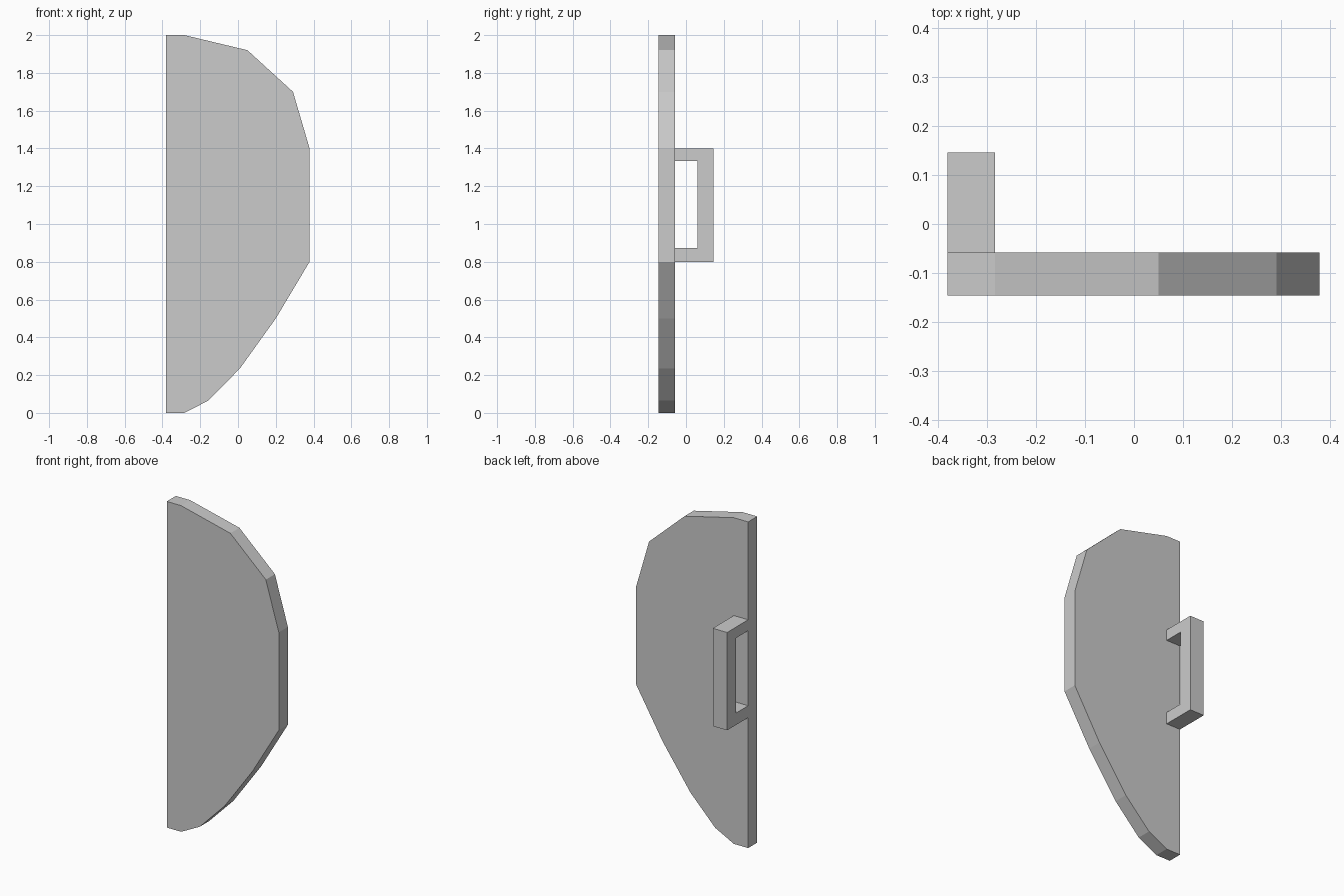
import bpy, bmesh
from mathutils import Vector

if "Cube" in bpy.data.objects:
    bpy.data.objects.remove(bpy.data.objects["Cube"])


def extrude_profile(name, points, offset, skip_plane_y=None):
    """Extrude a flat outline by offset; optionally drop faces hidden on a y plane."""
    bm = bmesh.new()
    base = bm.faces.new([bm.verts.new(p) for p in points])
    ext = bmesh.ops.extrude_face_region(bm, geom=[base], use_keep_orig=True)
    moved = [g for g in ext["geom"] if isinstance(g, bmesh.types.BMVert)]
    bmesh.ops.translate(bm, verts=moved, vec=Vector(offset))
    bmesh.ops.recalc_face_normals(bm, faces=bm.faces[:])
    if skip_plane_y is not None:
        hidden = [f for f in bm.faces
                  if all(abs(v.co.y - skip_plane_y) < 1e-5 for v in f.verts)]
        bmesh.ops.delete(bm, geom=hidden, context="FACES")
    mesh = bpy.data.meshes.new(name)
    bm.to_mesh(mesh)
    bm.free()
    obj = bpy.data.objects.new(name, mesh)
    bpy.context.collection.objects.link(obj)
    return obj


LEFT, FRONT, BACK = -0.381, -0.146, -0.058

# Half shield plate, straight along its left side
outline = [(LEFT, 0), (-0.284, 0), (-0.157, 0.065), (0.01, 0.235),
           (0.2, 0.5), (0.379, 0.8), (0.379, 1.4), (0.291, 1.7),
           (0.05, 1.92), (-0.284, 2), (LEFT, 2)]
extrude_profile("shield_plate", [(x, FRONT, z) for x, z in outline],
                (0, BACK - FRONT, 0))

# C-shaped grip on the back, flush with the straight side
grip = [(BACK, 0.8), (0.146, 0.8), (0.146, 1.4), (BACK, 1.4),
        (BACK, 1.333), (0.06, 1.333), (0.06, 0.873), (BACK, 0.873)]
extrude_profile("grip", [(LEFT, y, z) for y, z in grip],
                (0.097, 0, 0), skip_plane_y=BACK)
